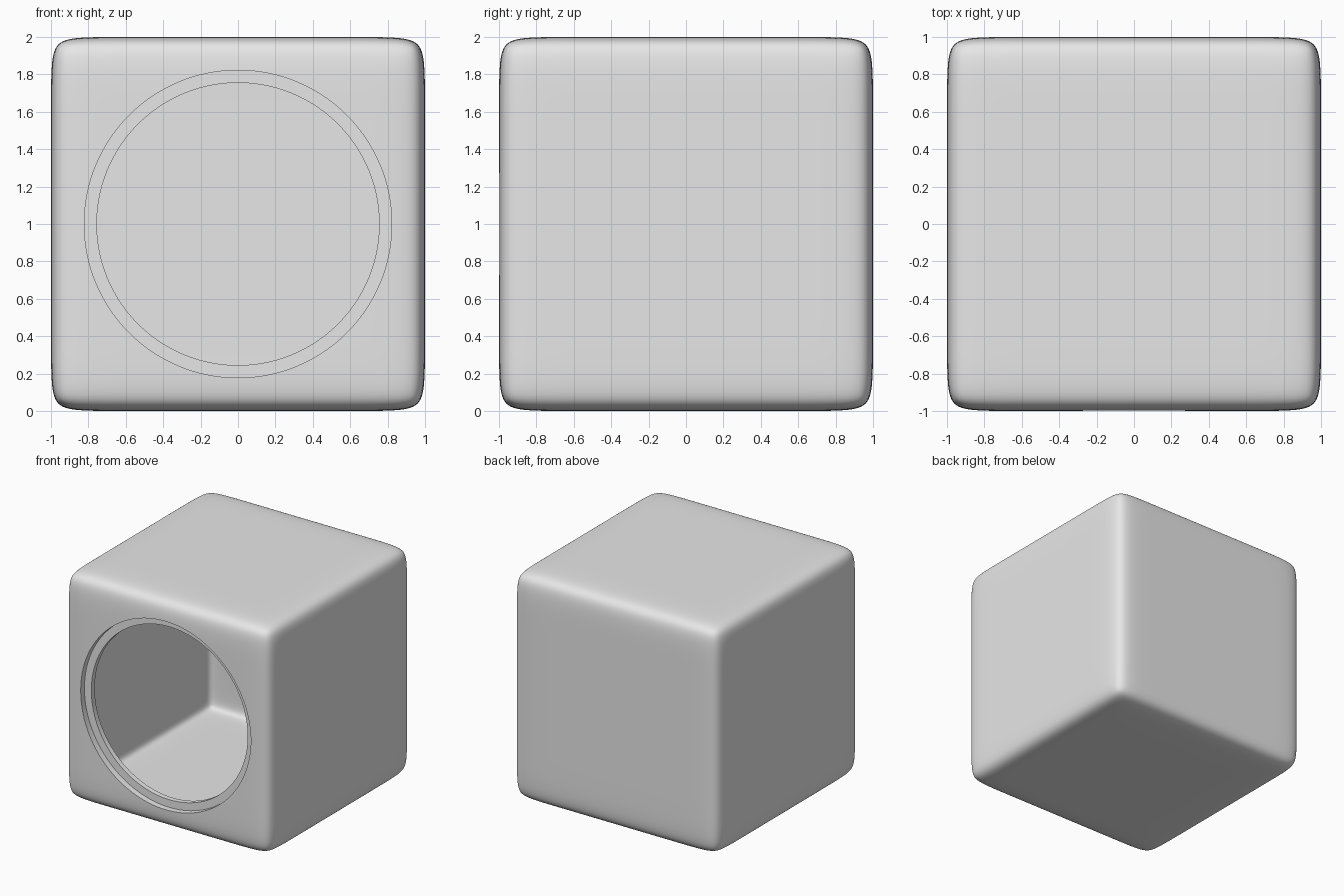
import bpy
import bmesh
import math
from mathutils import Vector

if "Cube" in bpy.data.objects:
    bpy.data.objects.remove(bpy.data.objects["Cube"], do_unlink=True)

LOOP = 0.76        # support loops that set the edge rounding
WALL = 0.10        # shell thickness
REBATE = 0.055     # depth of the step around the opening
CENTRE = Vector((0, 0, 1))

grey = bpy.data.materials.new("light_grey")
grey.use_nodes = True
grey.diffuse_color = (0.8, 0.8, 0.8, 1)
grey.node_tree.nodes["Principled BSDF"].inputs["Base Color"].default_value = (0.8, 0.8, 0.8, 1)


def activate(obj):
    bpy.ops.object.select_all(action='DESELECT')
    obj.select_set(True)
    bpy.context.view_layer.objects.active = obj


def apply_modifier(obj, mod):
    activate(obj)
    bpy.ops.object.modifier_apply(modifier=mod.name)


def rounded_box(name, half):
    """Cube with a support loop near every edge, softened by subdivision."""
    bm = bmesh.new()
    bmesh.ops.create_cube(bm, size=2 * half)
    for axis in range(3):
        for side in (-1, 1):
            normal = Vector((0, 0, 0))
            normal[axis] = 1
            bmesh.ops.bisect_plane(bm, geom=bm.verts[:] + bm.edges[:] + bm.faces[:],
                                   plane_co=normal * side * LOOP, plane_no=normal)
    mesh = bpy.data.meshes.new(name)
    bm.to_mesh(mesh)
    bm.free()
    obj = bpy.data.objects.new(name, mesh)
    obj.location = CENTRE
    bpy.context.collection.objects.link(obj)
    mesh.materials.append(grey)
    sub = obj.modifiers.new("soften", 'SUBSURF')
    sub.levels = sub.render_levels = 4
    apply_modifier(obj, sub)
    return obj


def front_cylinder(name, radius, y_front, y_back):
    """Cylinder lying along y, used to bore the opening."""
    bpy.ops.mesh.primitive_cylinder_add(
        vertices=128, radius=radius, depth=y_back - y_front,
        location=(0, (y_front + y_back) / 2, 1), rotation=(math.pi / 2, 0, 0))
    obj = bpy.context.object
    obj.name = name
    obj.data.materials.append(grey)
    return obj


def cut(target, cutter):
    cutter.hide_render = True
    mod = target.modifiers.new("cut", 'BOOLEAN')
    mod.operation = 'DIFFERENCE'
    mod.solver = 'EXACT'
    mod.object = cutter
    apply_modifier(target, mod)
    bpy.data.objects.remove(cutter, do_unlink=True)


# Hollow shell with softened edges inside and out
shell = rounded_box("hollow_box", 1.0)
cut(shell, rounded_box("cavity_cutter", 1.0 - WALL))

# Round opening in the front wall with a stepped rim
cut(shell, front_cylinder("opening_cutter", 0.755, -1.3, -0.6))
cut(shell, front_cylinder("rebate_cutter", 0.822, -1.3, -1.0 + REBATE))

activate(shell)
bpy.ops.object.shade_smooth_by_angle(angle=math.radians(30))
